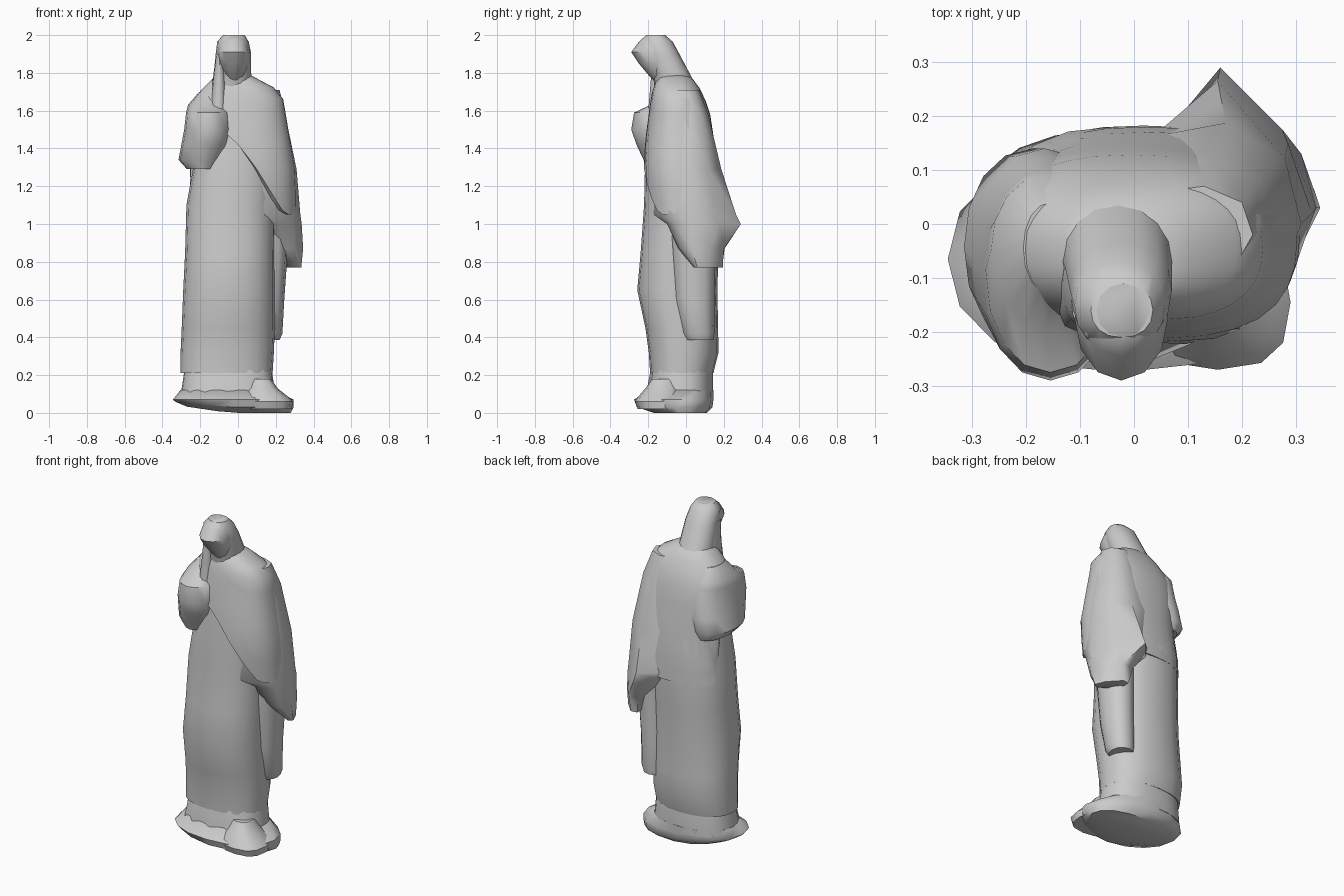
import bpy, bmesh, math

# ---------- helpers ----------
def spow(v, p):
    return math.copysign(abs(v) ** p, v)

def oval(z, x0, x1, y0, y1, n=2.4, seg=16):
    """Closed superellipse ring that fills the given extents."""
    cx, cy, rx, ry = (x0 + x1) / 2, (y0 + y1) / 2, (x1 - x0) / 2, (y1 - y0) / 2
    ring = []
    for i in range(seg):
        a = 2 * math.pi * i / seg
        ring.append((cx + rx * spow(math.cos(a), 2 / n), cy + ry * spow(math.sin(a), 2 / n), z))
    return ring

def loft(name, rings, angle=45):
    """Skin rings of equal length and close both ends."""
    bm = bmesh.new()
    loops = [[bm.verts.new(p) for p in r] for r in rings]
    n = len(loops[0])
    for a, b in zip(loops, loops[1:]):
        for i in range(n):
            j = (i + 1) % n
            bm.faces.new((a[i], a[j], b[j], b[i]))
    bm.faces.new(loops[0][::-1])
    bm.faces.new(loops[-1])
    bmesh.ops.recalc_face_normals(bm, faces=bm.faces)
    me = bpy.data.meshes.new(name)
    bm.to_mesh(me)
    bm.free()
    ob = bpy.data.objects.new(name, me)
    bpy.context.collection.objects.link(ob)
    bpy.ops.object.select_all(action='DESELECT')
    ob.select_set(True)
    bpy.context.view_layer.objects.active = ob
    bpy.ops.object.shade_smooth_by_angle(angle=math.radians(angle))
    return ob

def stack(name, rows, n=2.4, seg=16):
    return loft(name, [oval(*r, n=n, seg=seg) for r in rows])

def lerp_rows(rows, z):
    """Extents at height z from rows sorted top to bottom."""
    for a, b in zip(rows, rows[1:]):
        if z >= b[0]:
            t = (a[0] - z) / (a[0] - b[0])
            return [p + (q - p) * t for p, q in zip(a[1:], b[1:])]
    return list(rows[-1][1:])

# ---------- plinth, underside rising to the left ----------
plinth = [oval(*r, n=2.2) for r in [
    (0.00, -0.27, 0.28, -0.17, 0.11), (0.03, -0.33, 0.295, -0.26, 0.14),
    (0.07, -0.345, 0.295, -0.275, 0.145), (0.12, -0.305, 0.20, -0.20, 0.145)]]
lift = (0.15, 0.1, 0.0, 0.0)
loft("plinth", [[(x, y, z + max(0, -0.05 - x) * k) for x, y, z in r]
                for r, k in zip(plinth, lift)])

# ---------- underdress with soft folds at the front ----------
under = []
for row, fold in [((0.08, -0.305, 0.20, -0.205, 0.142), 0.010),
                  ((0.22, -0.285, 0.18, -0.185, 0.142), 0.004),
                  ((0.34, -0.26, 0.16, -0.15, 0.12), 0)]:
    ring = oval(*row, n=2.4, seg=28)
    under.append([(x, y + (fold * (-1) ** i if y < -0.1 else 0), z)
                  for i, (x, y, z) in enumerate(ring)])
loft("underdress", under)

# ---------- foot pushing out of the hem ----------
stack("foot", [(0.02, 0.03, 0.285, -0.255, -0.02), (0.06, 0.02, 0.29, -0.27, -0.02),
               (0.09, 0.03, 0.26, -0.25, -0.03), (0.13, 0.05, 0.21, -0.215, -0.04),
               (0.18, 0.07, 0.175, -0.18, -0.06)], n=2.7, seg=12)

# ---------- long skirt ----------
stack("skirt", [
    (0.21, -0.305, 0.183, -0.19, 0.145), (0.32, -0.304, 0.19, -0.197, 0.172),
    (0.45, -0.298, 0.195, -0.215, 0.170),
    (0.65, -0.29, 0.195, -0.258, 0.166), (0.85, -0.28, 0.195, -0.24, 0.172),
    (1.10, -0.273, 0.20, -0.222, 0.180), (1.28, -0.24, 0.20, -0.218, 0.166),
    (1.50, -0.21, 0.20, -0.195, 0.13)], n=2.3, seg=20)

# ---------- cloak round the shoulders with a diagonal front hem ----------
cloak_rows = [
    (1.79, -0.11, 0.06, -0.13, 0.00), (1.765, -0.14, 0.11, -0.155, 0.04),
    (1.70, -0.205, 0.232, -0.18, 0.085), (1.60, -0.262, 0.25, -0.195, 0.125),
    (1.45, -0.27, 0.275, -0.215, 0.148), (1.28, -0.25, 0.305, -0.227, 0.17),
    (1.1, -0.273, 0.31, -0.205, 0.184), (1.0, -0.275, 0.31, -0.19, 0.182)]

def hem(x, y):
    """Hem height by position: diagonal across the front, low at the back."""
    if y > 0.02:
        return 1.02
    if x < -0.04:
        return max(1.33, 1.5 + (x + 0.04) * 0.9)
    return max(1.05, 1.5 - (x + 0.04) * 1.6)

SEG, STEPS = 32, 9
ends = [hem(x, y) for x, y, z in oval(0, -0.27, 0.30, -0.22, 0.16, seg=SEG)]
cloak = []
for s in range(STEPS + 1):
    t = (s / STEPS) ** 1.6
    ring = []
    for i in range(SEG):
        z = 1.79 + (ends[i] - 1.79) * t
        ring.append(oval(z, *lerp_rows(cloak_rows, z), seg=SEG)[i])
    cloak.append(ring)
# tuck the hem inward so that its underside follows the skirt
cloak.append([(x * 0.88, y * 0.88, z + 0.005) for x, y, z in cloak[-1]])
loft("cloak", cloak)

# ---------- cloak hanging over the right-hand arm, with a rear point ----------
drape = {
    1.71: [(.05, -.12), (.12, -.12), (.18, -.09), (.22, -.02), (.20, .04), (.13, .07), (.05, .06), (0, 0)],
    1.58: [(.05, -.15), (.14, -.15), (.22, -.11), (.25, -.01), (.235, .08), (.15, .118), (.05, .11), (0, 0)],
    1.29: [(.03, -.20), (.15, -.19), (.26, -.13), (.31, 0), (.28, .12), (.17, .187), (.05, .165), (.03, 0)],
    1.05: [(.14, -.17), (.21, -.14), (.295, -.09), (.33, .02), (.285, .15), (.155, .265), (.05, .175), (.08, 0)],
    1.00: [(.16, -.10), (.22, -.10), (.30, -.06), (.337, .03), (.275, .175), (.16, .29), (.06, .17), (.10, 0)],
    0.87: [(.18, 0), (.25, -.04), (.30, -.02), (.345, .03), (.31, .13), (.25, .20), (.18, .205), (.16, .10)],
    0.77: [(.27, .06), (.29, .05), (.31, .04), (.335, .06), (.31, .12), (.24, .195), (.20, .19), (.20, .12)],
}
loft("arm_drape", [[(x, y, z) for x, y in pts] for z, pts in drape.items()], 55)

# ---------- cloth tail below the drape ----------
stack("cloth_tail", [(0.95, 0.08, 0.27, -0.08, 0.16), (0.60, 0.08, 0.245, -0.06, 0.15),
                     (0.42, 0.08, 0.235, -0.02, 0.15), (0.385, 0.09, 0.22, 0.0, 0.145)],
      n=2.2, seg=12)

# ---------- bent arm in its sleeve, hand held to the chest ----------
stack("bent_sleeve", [
    (1.70, -0.205, -0.10, -0.13, 0.04), (1.63, -0.265, -0.06, -0.19, 0.09),
    (1.59, -0.275, -0.035, -0.275, 0.105), (1.50, -0.285, -0.025, -0.29, 0.125),
    (1.42, -0.30, -0.03, -0.262, 0.14), (1.34, -0.315, -0.06, -0.225, 0.14),
    (1.29, -0.27, -0.10, -0.205, 0.12)], n=2.1, seg=16)

# ---------- head ----------
stack("head", [
    (2.00, -0.07, 0.03, -0.21, -0.11), (1.97, -0.10, 0.05, -0.245, -0.08),
    (1.91, -0.11, 0.063, -0.29, -0.06), (1.85, -0.10, 0.06, -0.25, -0.06),
    (1.79, -0.07, 0.035, -0.20, -0.06), (1.755, -0.05, 0.01, -0.165, -0.06)], n=2, seg=12)

# ---------- veil over the head, falling down the back ----------
stack("veil", [
    (2.00, -0.08, 0.035, -0.21, -0.11), (1.965, -0.11, 0.057, -0.235, -0.07),
    (1.90, -0.118, 0.07, -0.215, -0.035), (1.80, -0.128, 0.07, -0.175, 0.018),
    (1.70, -0.14, 0.075, -0.165, 0.07), (1.60, -0.14, 0.06, -0.15, 0.12),
    (1.50, -0.10, 0.03, -0.10, 0.13)], n=2.2, seg=16)

# ---------- veil edge hanging down one side of the chest ----------
stack("veil_lappet", [
    (1.90, -0.116, -0.08, -0.19, -0.08), (1.78, -0.132, -0.065, -0.185, -0.04),
    (1.60, -0.15, -0.06, -0.20, -0.05)], n=2.3, seg=12)
